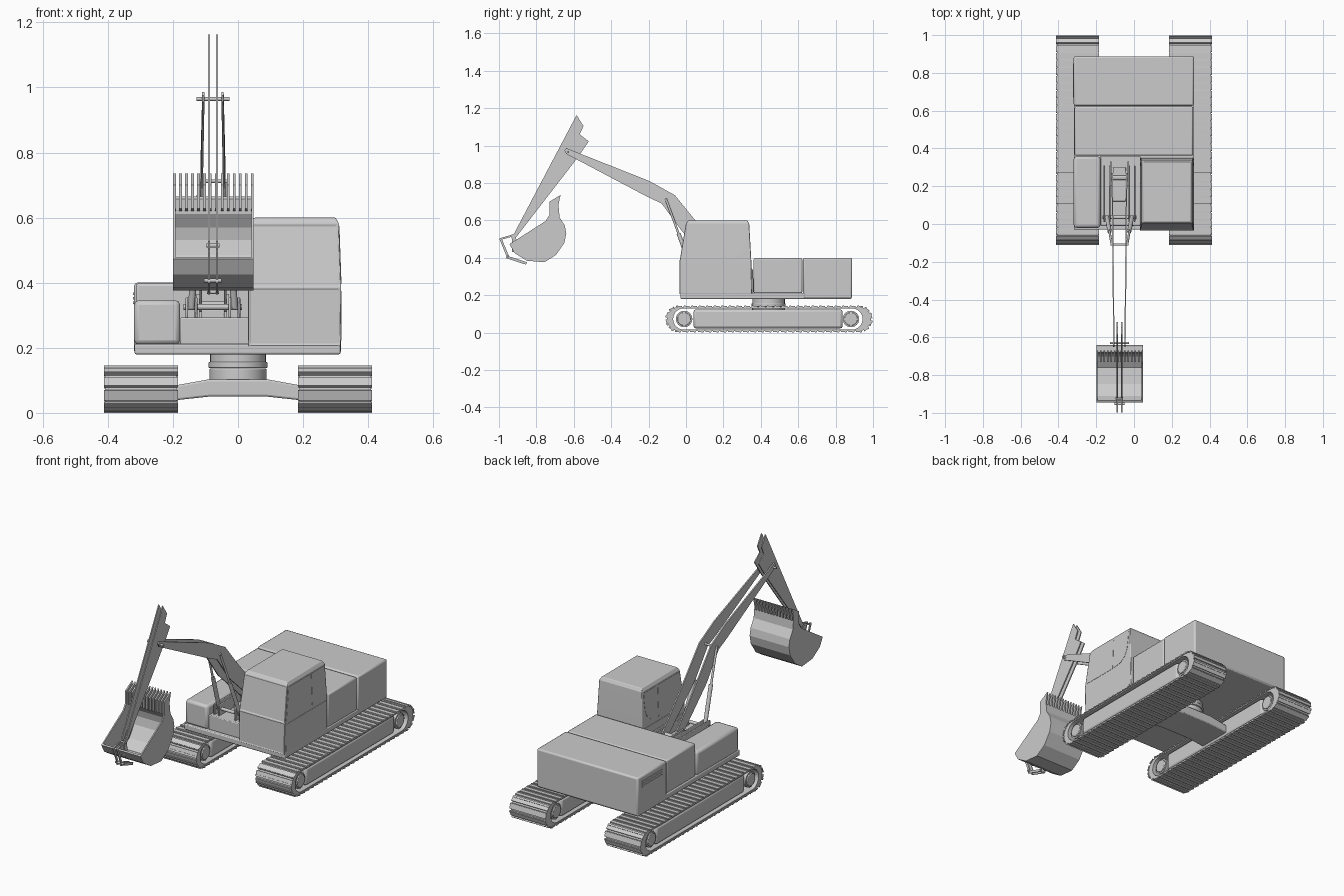
import bpy, bmesh, math
from mathutils import Vector, Matrix

if "Cube" in bpy.data.objects:
    bpy.data.objects.remove(bpy.data.objects["Cube"])

AX = -0.077  # centre line of the digging arm


def finish(name, bm, bevel=0, segs=2):
    bmesh.ops.recalc_face_normals(bm, faces=bm.faces[:])
    me = bpy.data.meshes.new(name)
    bm.to_mesh(me)
    bm.free()
    ob = bpy.data.objects.new(name, me)
    bpy.context.collection.objects.link(ob)
    if bevel:
        m = ob.modifiers.new("bevel", 'BEVEL')
        m.width, m.segments, m.limit_method = bevel, segs, 'ANGLE'
    return ob


def add_prism(bm, pts, lo, hi, axis='x'):
    """Extrude a (y,z) or (x,z) outline; lo/hi may be functions of the point."""
    rings = []
    for e in (lo, hi):
        ring = []
        for a, z in pts:
            t = e(a, z) if callable(e) else e
            ring.append(bm.verts.new((t, a, z) if axis == 'x' else (a, t, z)))
        rings.append(ring)
        bm.faces.new(ring)
    n = len(pts)
    for i in range(n):
        j = (i + 1) % n
        bm.faces.new((rings[0][i], rings[0][j], rings[1][j], rings[1][i]))


def prism(name, pts, lo, hi, axis='x', bevel=0):
    bm = bmesh.new()
    add_prism(bm, pts, lo, hi, axis)
    return finish(name, bm, bevel)


def box(name, x0, x1, y0, y1, z0, z1, bevel=0):
    return prism(name, [(y0, z0), (y1, z0), (y1, z1), (y0, z1)], x0, x1, bevel=bevel)


def rod(name, p, q, r, segs=16, bevel=0):
    p, q = Vector(p), Vector(q)
    bm = bmesh.new()
    rot = (q - p).to_track_quat('Z', 'Y').to_matrix().to_4x4()
    bmesh.ops.create_cone(bm, cap_ends=True, segments=segs, radius1=r, radius2=r,
                          depth=(q - p).length, matrix=Matrix.Translation((p + q) / 2) @ rot)
    return finish(name, bm, bevel)


def bar(name, p, q, w, x0, x1):
    """Flat bar between two (y,z) points."""
    p, q = Vector(p), Vector(q)
    d = (q - p).normalized()
    n = Vector((-d.y, d.x)) * w
    return prism(name, [tuple(v) for v in (p - d * w + n, p - d * w - n, q + d * w - n, q + d * w + n)], x0, x1)


# ---- tracks
ZC = 0.0725


def stadium(c0, c1, r, n=12):
    a = [math.pi / 2 + math.pi * i / n for i in range(n + 1)]
    return ([(c0 + r * math.cos(t), ZC + r * math.sin(t)) for t in a] +
            [(c1 - r * math.cos(t), ZC - r * math.sin(t)) for t in a])


def track(side, s):
    x0, x1 = sorted((s * 0.185, s * 0.412))
    xm = (x0 + x1) / 2
    # belt ring
    bm = bmesh.new()
    loops = [[bm.verts.new((x, y, z)) for y, z in stadium(*p)]
             for x, p in ((x0 + .004, (-.038, .926, .064)), (x1 - .004, (-.038, .926, .064)),
                          (x1 - .004, (-.012, .887, .057)), (x0 + .004, (-.012, .887, .057)))]
    n = len(loops[0])
    for k in range(4):
        a, b = loops[k], loops[(k + 1) % 4]
        for i in range(n):
            j = (i + 1) % n
            bm.faces.new((a[i], a[j], b[j], b[i]))
    finish(side + "_track_belt", bm)
    # shoes with grouser bars
    bm = bmesh.new()
    c0, c1, r, count = -.038, .926, .0655, 58
    L, A = c1 - c0, math.pi * .0655
    for i in range(count):
        d = (2 * L + 2 * A) * i / count
        if d < L:
            y, t, c = c0 + d, math.pi / 2, c0 + d
        elif d < L + A:
            c, t = c1, math.pi / 2 - (d - L) / r
        elif d < 2 * L + A:
            c, t = c1 - (d - L - A), -math.pi / 2
        else:
            c, t = c0, -math.pi / 2 - (d - 2 * L - A) / r
        for rad, ln, th, off in ((.0665, .032, .006, 0), (.0695, .009, .006, .009)):
            m = (Matrix.Translation((xm, c, ZC)) @ Matrix.Rotation(t, 4, 'X') @
                 Matrix.Translation((0, rad, off)) @ Matrix.Diagonal((x1 - x0, th, ln, 1)))
            bmesh.ops.create_cube(bm, size=1, matrix=m)
    finish(side + "_track_shoes", bm)
    box(side + "_track_frame", x0 + .012, x1 - .012, .04, .838, .022, .124, .014)
    for nm, y in (("front", -.01), ("rear", .882)):
        rod(f"{side}_{nm}_wheel", (x0 + .015, y, ZC), (x1 - .015, y, ZC), .044, 24)
        rod(f"{side}_{nm}_hub", (x0 + .008, y, ZC), (x1 - .008, y, ZC), .036, 24, .003)


track("left", -1)
track("right", 1)

# ---- undercarriage
prism("cross_beam", [(-.2, .038), (-.09, .05), (.09, .05), (.2, .038), (.2, .083), (.09, .103),
                     (-.09, .103), (-.2, .083)], .34, .54, 'y', .006)
for i, (r, z0, z1) in enumerate(((.088, .10, .136), (.091, .138, .156), (.086, .15, .185))):
    rod(f"turntable_ring_{i}", (0, .442, z0), (0, .442, z1), r, 32, .003)

# ---- upper body
box("base_plate", -.318, .315, -.03, .885, .18, .212, .005)
box("engine_cover_front", -.314, .313, .362, .622, .21, .398, .008)
box("engine_cover_rear", -.319, .317, .626, .888, .182, .4, .009)
box("side_tank", -.319, -.178, -.02, .358, .21, .346, .014)
box("arm_deck", -.178, .034, -.01, .36, .21, .293, .004)
for i in range(3):
    box(f"vent_slat_{i}", -.322, -.31, .67, .85, .335 + i * .014, .342 + i * .014)

# ---- cab
bm = bmesh.new()
rings = [[bm.verts.new((x, y, z)) for x, y in ((x0, y0), (x1, y0), (x1, y1), (x0, y1))]
         for x0, x1, y0, y1, z in ((.032, .315, -.035, .352, .205), (.032, .317, -.035, .349, .385),
                                   (.040, .310, -.002, .338, .582), (.050, .300, .012, .328, .6))]
fronts = []
for a, b in zip(rings, rings[1:]):
    for i in range(4):
        f = bm.faces.new((a[i], a[(i + 1) % 4], b[(i + 1) % 4], b[i]))
        if i == 0 and b is not rings[3]:
            fronts.append(f)
bm.faces.new(rings[0])
bm.faces.new(rings[-1])
bmesh.ops.recalc_face_normals(bm, faces=bm.faces[:])
bmesh.ops.inset_individual(bm, faces=fronts, thickness=.011, depth=-.004)
finish("cab", bm, .003)
front_pane = [(-.02, .396), (.2, .396), (.2, .574), (.01, .574)]
door_pane = [(.213, .396), (.265, .404), (.3, .43), (.317, .47), (.323, .52), (.326, .574), (.213, .574)]
lower_panel = [(-.022, .222), (.336, .222), (.336, .375), (-.022, .375)]
lean = lambda z: max(0, (z - .385)) / .197
for nm, pts in (("front_window", front_pane), ("door_window", door_pane), ("lower_panel", lower_panel)):
    prism("cab_right_" + nm, pts, .29, lambda y, z: .3185 - .007 * lean(z))
    prism("cab_left_" + nm, pts, lambda y, z: .0305 + .008 * lean(z), .06)

# ---- boom: two converging side plates
boom = [(-.65, .975), (-.64, .986), (-.195, .81), (-.06, .735), (.05, .6), (.27, .345),
        (.255, .31), (.225, .31), (-.02, .54), (-.13, .69), (-.205, .725), (-.64, .955)]
spread = lambda y: .026 + .009 * (y + .64) / .9
stick = [(-.585, 1.163), (-.548, 1.104), (-.568, 1.06), (-.52, 1.022), (-.585, .928),
         (-.912, .505), (-.932, .505)]
for nm, s in (("left", -1), ("right", 1)):
    prism(nm + "_boom_plate", boom, lambda y, z: AX + s * spread(y), lambda y, z: AX + s * (spread(y) + .007))
    a, b = AX + s * .009, AX + s * .015
    prism(nm + "_stick_plate", stick, a, b)
    # lift cylinders and their brackets
    top, mid, low = (Vector(v) for v in ((AX + s * .041, -.108, .715), (AX + s * .052, -.04, .53),
                                         (AX + s * .066, .035, .325)))
    rod(nm + "_lift_rod", top, low, .006, 12)
    rod(nm + "_lift_cylinder", mid, low, .011, 16)
    for off in (.052, .08):
        box(f"{nm}_lift_bracket_{int(off * 1000)}", AX + s * off - .004, AX + s * off + .004,
            .01, .31, .29, .355, .003)
    box(nm + "_boom_foot_lug", AX + s * .046 - .004, AX + s * .046 + .004, .2, .33, .29, .365)
    # bucket linkage and lugs
    bar(nm + "_upper_link", (-.992, .5), (-.925, .52), .005, a, b)
    bar(nm + "_lower_link", (-.989, .496), (-.952, .405), .006, a, b)
    bar(nm + "_bucket_lug", (-.955, .403), (-.86, .372), .007, a, b)
    prism(nm + "_bucket_hanger", [(-.932, .52), (-.91, .52), (-.9, .44), (-.93, .43)], a, b)

# ---- pins
for nm, y, z, h, r in (("stick", -.63, .965, .051, .006), ("lift", -.108, .712, .047, .006),
                       ("boom_foot", .245, .332, .055, .011), ("upper_link", -.922, .514, .02, .006),
                       ("link_end", -.952, .407, .027, .006), ("lug", -.865, .372, .018, .006),
                       ("lift_foot", .035, .325, .09, .009)):
    rod(nm + "_pin", (AX - h, y, z), (AX + h, y, z), r, 12)
box("boom_foot_spacer", AX - .035, AX + .035, .12, .3, .29, .318, .003)

# ---- bucket
BX0, BX1 = -.199, .048
path = [(-.944, .473), (-.917, .425), (-.85, .384), (-.757, .376), (-.695, .415), (-.65, .48),
        (-.64, .53), (-.648, .572), (-.676, .617), (-.68, .665)]
c = Vector((-.79, .55))
inner = [tuple(Vector(p) + (c - Vector(p)).normalized() * .01) for p in path]
bm = bmesh.new()
for i in range(len(path) - 1):
    add_prism(bm, [path[i], path[i + 1], inner[i + 1], inner[i]], BX0, BX1)
bmesh.ops.remove_doubles(bm, verts=bm.verts[:], dist=1e-5)
seen = {}
for f in bm.faces:
    seen.setdefault(tuple(sorted(v.index for v in f.verts)), []).append(f)
finish("bucket_shell", bm)
for nm, x in (("left", BX0), ("right", BX1 - .007)):
    prism(nm + "_bucket_side", path + [(-.73, .665), (-.73, .628), (-.751, .596)], x, x + .007)
bm = bmesh.new()
teeth = 14
for i in range(teeth):
    x = BX0 + (BX1 - BX0 - .008) * i / (teeth - 1)
    add_prism(bm, [(-.68, .62), (-.682, .682), (-.671, .735), (-.73, .7), (-.73, .628)], x, x + .008)
finish("bucket_teeth", bm)

# ---- smooth the round parts, keep edges sharp
for ob in bpy.context.collection.objects:
    ob.select_set(True)
    bpy.context.view_layer.objects.active = ob
bpy.ops.object.shade_smooth_by_angle(angle=math.radians(25))
